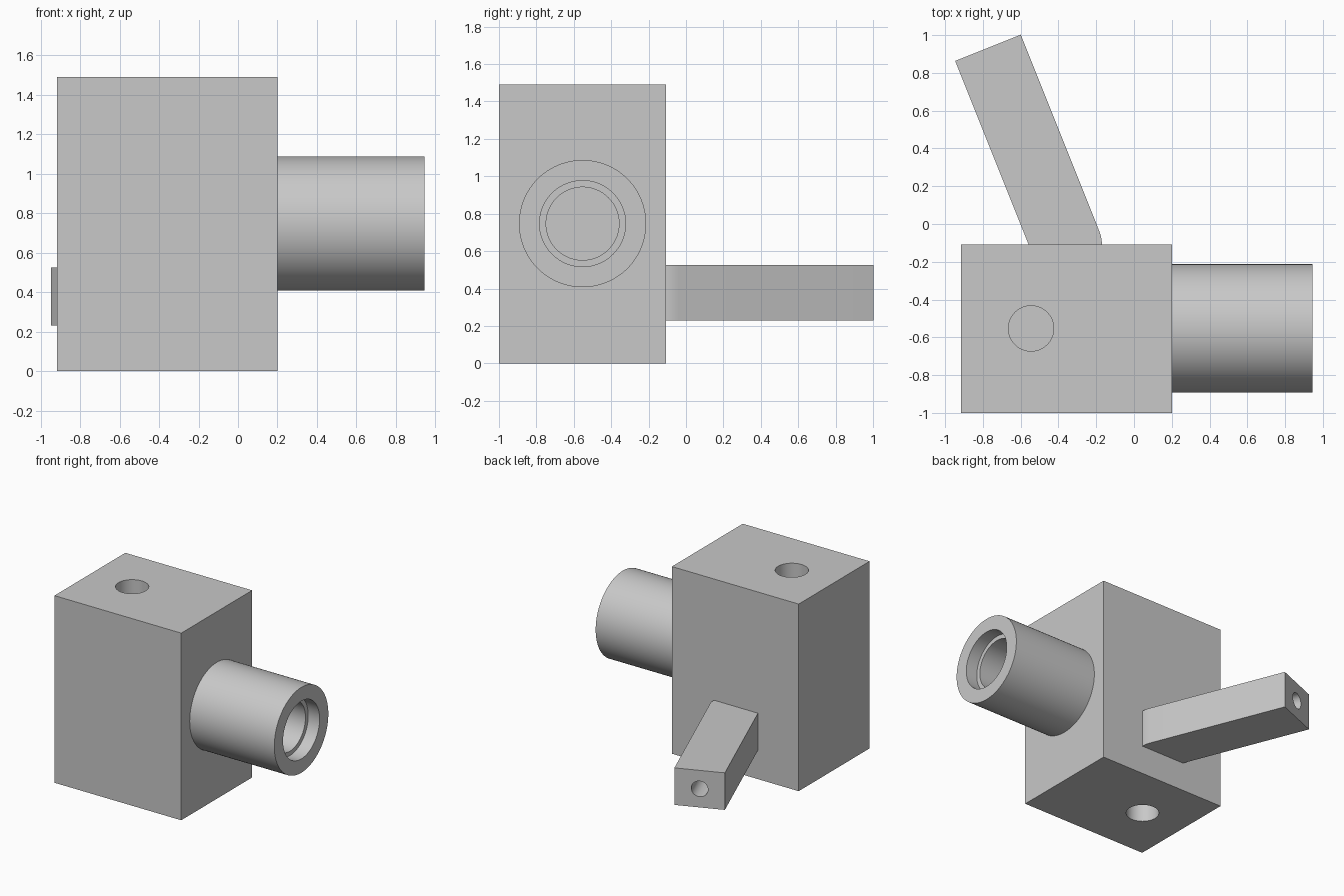
import bpy
import bmesh
from math import cos, sin, pi, radians
from mathutils import Matrix, Vector

default = bpy.data.objects.get("Cube")
if default:
    bpy.data.objects.remove(default, do_unlink=True)

grey = bpy.data.materials.new("plain grey")
grey.use_nodes = True
COLOUR = (0.58, 0.58, 0.58, 1)
grey.diffuse_color = COLOUR
grey.node_tree.nodes["Principled BSDF"].inputs["Base Color"].default_value = COLOUR


def add_object(name, bm):
    bmesh.ops.recalc_face_normals(bm, faces=bm.faces)
    mesh = bpy.data.meshes.new(name)
    bm.to_mesh(mesh)
    bm.free()
    mesh.materials.append(grey)
    obj = bpy.data.objects.new(name, mesh)
    bpy.context.collection.objects.link(obj)
    return obj


def cylinder(name, radius, start, end):
    start, end = Vector(start), Vector(end)
    axis = end - start
    turn = axis.to_track_quat("Z", "Y").to_matrix().to_4x4()
    bm = bmesh.new()
    bmesh.ops.create_cone(bm, cap_ends=True, segments=96, radius1=radius,
                          radius2=radius, depth=axis.length,
                          matrix=Matrix.Translation((start + end) / 2) @ turn)
    return add_object(name, bm)


def activate(obj):
    bpy.ops.object.select_all(action="DESELECT")
    obj.select_set(True)
    bpy.context.view_layer.objects.active = obj


def drill(obj, radius, start, end):
    cutter = cylinder("drill_cutter", radius, start, end)
    cutter.hide_render = True
    mod = obj.modifiers.new("hole", "BOOLEAN")
    mod.operation = "DIFFERENCE"
    mod.solver = "EXACT"
    mod.object = cutter
    activate(obj)
    bpy.ops.object.modifier_apply(modifier=mod.name)
    bpy.data.objects.remove(cutter, do_unlink=True)


# Rectangular housing with a blind hole in the top and in the bottom
low, high = Vector((-0.917, -1, 0)), Vector((0.2, -0.108, 1.49))
bm = bmesh.new()
bmesh.ops.create_cube(bm, size=1, matrix=Matrix.Translation((low + high) / 2)
                      @ Matrix.Diagonal((*(high - low), 1)))
housing = add_object("housing", bm)
hole_x, mid_y = -0.545, -0.553
for outside, inside in ((1.6, 1.09), (-0.1, 0.4)):
    drill(housing, 0.12, (hole_x, mid_y, outside), (hole_x, mid_y, inside))

# Round barrel with a stepped bore
mid_z = 0.747
barrel = cylinder("barrel", 0.34, (0.1, mid_y, mid_z), (0.945, mid_y, mid_z))
for radius, floor in ((0.23, 0.845), (0.195, 0.22)):
    drill(barrel, radius, (1.1, mid_y, mid_z), (floor, mid_y, mid_z))

# Swinging lever: rounded pivot end, square free end with a hole
half, length, steps = 0.187, 1.121, 32
pivot, angle = Vector((-0.357, -0.108, 0.23)), radians(21.8)
outline = [(half * cos(pi + pi * i / steps), half * sin(pi + pi * i / steps))
           for i in range(steps + 1)]
outline += [(half, length), (-half, length)]
place = Matrix.Translation(pivot) @ Matrix.Rotation(angle, 4, "Z")
bm = bmesh.new()
face = bm.faces.new([bm.verts.new(place @ Vector((x, y, 0))) for x, y in outline])
thickness = 0.295
grown = bmesh.ops.extrude_face_region(bm, geom=[face])
bmesh.ops.translate(bm, vec=(0, 0, thickness),
                    verts=[v for v in grown["geom"] if isinstance(v, bmesh.types.BMVert)])
lever = add_object("lever", bm)
drill(lever, 0.062, place @ Vector((0, length + 0.1, thickness / 2)),
      place @ Vector((0, length - 0.4, thickness / 2)))

# Smooth the round walls and keep the rims sharp
for obj in (housing, barrel, lever):
    activate(obj)
    bpy.ops.object.shade_smooth_by_angle(angle=radians(30))
